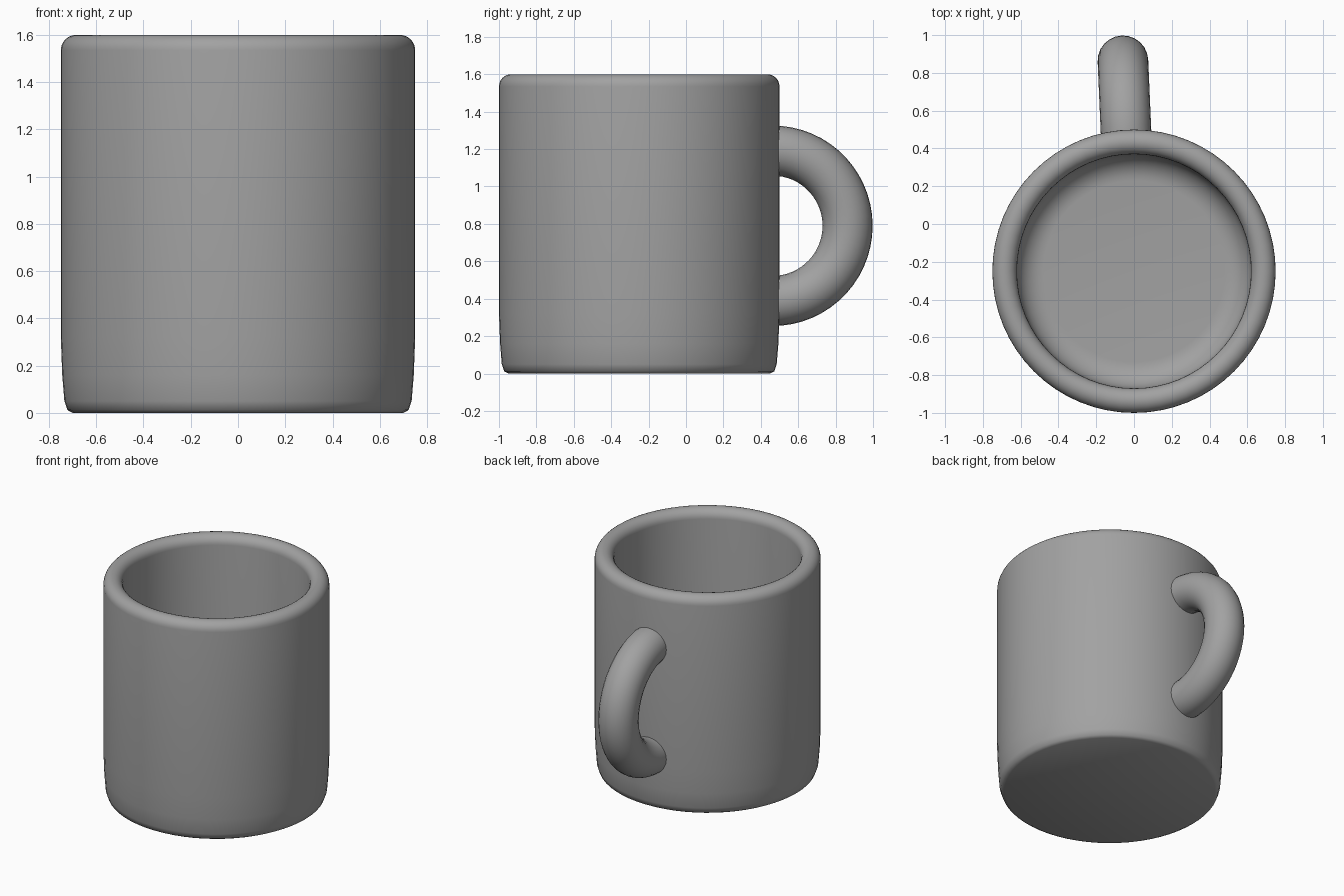
import bpy, bmesh
from math import sin, cos, radians, pi
from mathutils import Matrix, Vector

cube = bpy.data.objects.get("Cube")
if cube:
    bpy.data.objects.remove(cube, do_unlink=True)

# One plain grey glaze
grey = bpy.data.materials.new("grey_glaze")
grey.use_nodes = True
colour = (0.36, 0.36, 0.36, 1)
grey.diffuse_color = colour
grey.node_tree.nodes["Principled BSDF"].inputs["Base Color"].default_value = colour


def finish(name, bm):
    """Turn a bmesh into a smooth grey object."""
    bmesh.ops.remove_doubles(bm, verts=bm.verts, dist=0.0005)
    bmesh.ops.recalc_face_normals(bm, faces=bm.faces)
    mesh = bpy.data.meshes.new(name)
    bm.to_mesh(mesh)
    bm.free()
    obj = bpy.data.objects.new(name, mesh)
    bpy.context.collection.objects.link(obj)
    mesh.materials.append(grey)
    bpy.ops.object.select_all(action='DESELECT')
    obj.select_set(True)
    bpy.context.view_layer.objects.active = obj
    bpy.ops.object.shade_smooth_by_angle(angle=radians(50))
    return obj


def arc(r, z, radius, start, end, steps):
    """Points of a fillet in the profile plane."""
    angles = [radians(start + (end - start) * i / steps) for i in range(steps + 1)]
    return [(r + radius * cos(a), z + radius * sin(a)) for a in angles]


# Cup: outer wall, rounded rim, inner wall and filleted floor, spun as one profile
profile = [(0, 0), (0.70, 0), (0.722, 0.012), (0.735, 0.05), (0.744, 0.16), (0.75, 0.32)]
profile += arc(0.685, 1.535, 0.065, 0, 180, 12)
profile += arc(0.48, 0.26, 0.14, 0, -90, 8) + [(0, 0.12)]
bm = bmesh.new()
verts = [bm.verts.new((r, 0, z)) for r, z in profile]
edges = [bm.edges.new(pair) for pair in zip(verts, verts[1:])]
bmesh.ops.spin(bm, geom=verts + edges, cent=(0, 0, 0), axis=(0, 0, 1),
               angle=2 * pi, steps=64)
cup = finish("cup_body", bm)
cup.location = (0, -0.25, 0)

# Handle: a round tube bent into a C, with both ends buried in the wall
bm = bmesh.new()
bend, tube, ends = 0.402, 0.134, radians(97)
centre = Vector((0, 0.713, 0.79))
start = Matrix.Rotation(-ends, 4, 'X')
ring = bmesh.ops.create_circle(bm, cap_ends=False, segments=24, radius=tube)["verts"]
bmesh.ops.translate(bm, verts=ring, vec=(0, bend, 0))
bmesh.ops.rotate(bm, verts=ring, cent=(0, 0, 0), matrix=start)
first = [e for e in bm.edges]
bmesh.ops.spin(bm, geom=ring + first, cent=(0, 0, 0), axis=(1, 0, 0),
               angle=2 * ends, steps=32)
bmesh.ops.holes_fill(bm, edges=[e for e in bm.edges if e.is_boundary])
bmesh.ops.translate(bm, verts=bm.verts, vec=centre)
handle = finish("handle", bm)
handle.location = (-0.01, -0.25, 0)
handle.rotation_euler = (0, 0, radians(2.5))
